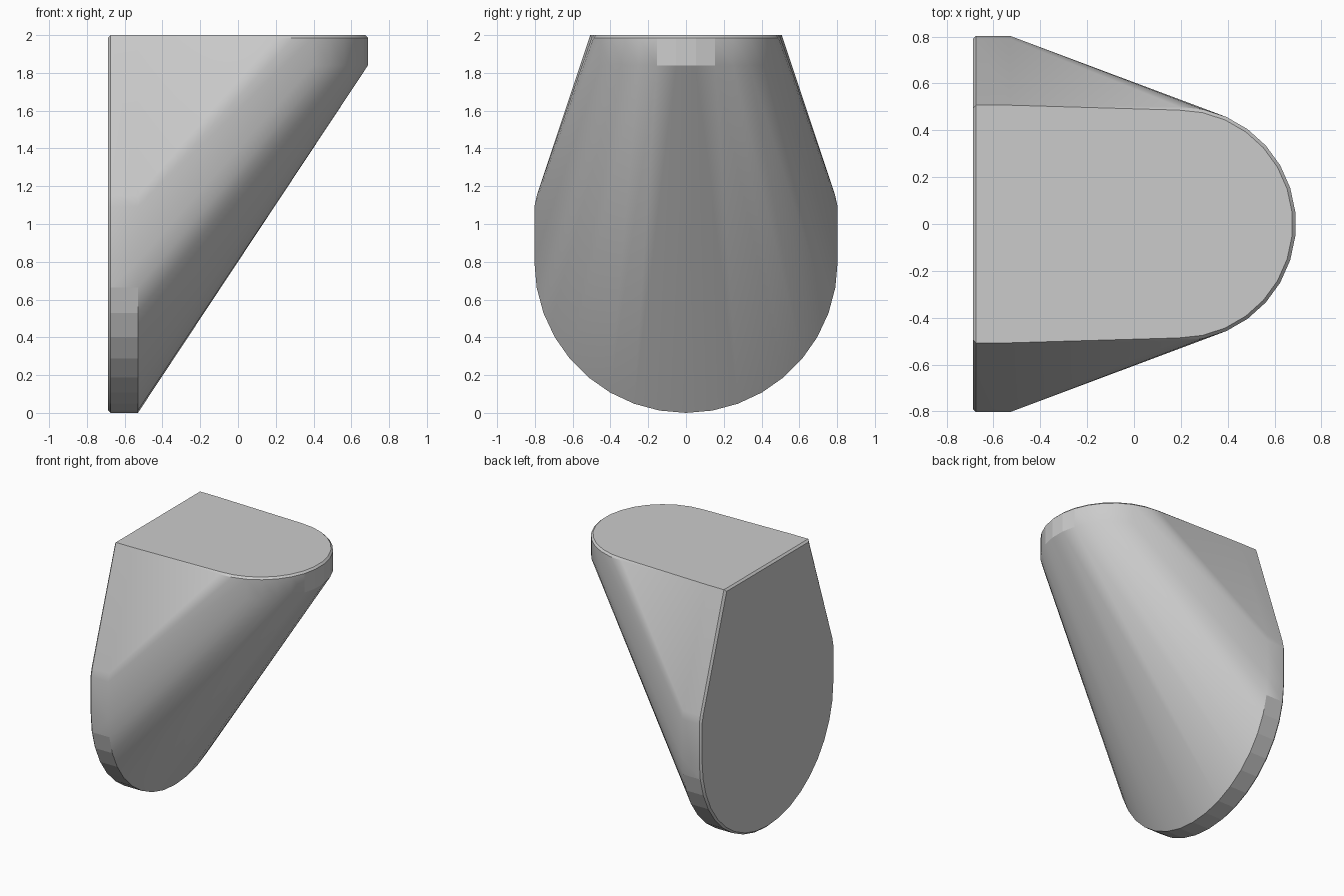
import bpy
import bmesh
from math import sin, cos, radians

cube = bpy.data.objects.get("Cube")
if cube:
    bpy.data.objects.remove(cube, do_unlink=True)

BACK, FRONT, TOP = -0.688, -0.53, 2.0
BEVEL = 0.014


def back_outline(x, inset=0.0):
    """Teardrop outline of the upright plate: round foot, tapered shoulders."""
    r = 0.803 - inset
    pts = [(x, r * sin(radians(a)), 0.803 - r * cos(radians(a)))
           for a in range(-90, 91, 10)]
    for side in (-1, 1):
        pts += [(x, side * r, 1.09),
                (x, side * (0.79 - inset), 1.15),
                (x, side * (0.507 - inset), TOP - inset)]
    return pts


def rim_arc(z, r):
    """Half-round nose of the top plate."""
    return [(0.191 + r * cos(radians(a)), r * sin(radians(a)), z)
            for a in range(-90, 91, 12)]


# Body: the skin stretched over the upright plate and the rounded top plate
points = (back_outline(BACK, BEVEL) + back_outline(BACK + BEVEL)
          + back_outline(FRONT)
          + rim_arc(1.84, 0.5) + rim_arc(TOP - BEVEL, 0.5)
          + rim_arc(TOP, 0.5 - BEVEL))
bm = bmesh.new()
for p in points:
    bm.verts.new(p)
bmesh.ops.convex_hull(bm, input=bm.verts[:])
bmesh.ops.delete(bm, geom=[v for v in bm.verts if not v.link_faces], context='VERTS')
bmesh.ops.dissolve_limit(bm, angle_limit=radians(0.5),
                         verts=bm.verts[:], edges=bm.edges[:])
bmesh.ops.recalc_face_normals(bm, faces=bm.faces[:])
mesh = bpy.data.meshes.new("wedge_body")
bm.to_mesh(mesh)
bm.free()
body = bpy.data.objects.new("wedge_body", mesh)
bpy.context.collection.objects.link(body)

# Plain grey finish
grey = bpy.data.materials.new("plain_grey")
grey.use_nodes = True
colour = (0.6, 0.6, 0.6, 1.0)
grey.diffuse_color = colour
grey.node_tree.nodes["Principled BSDF"].inputs["Base Color"].default_value = colour
mesh.materials.append(grey)

# Smooth skin, with faceted foot edge and nose tip
bpy.ops.object.select_all(action='DESELECT')
body.select_set(True)
bpy.context.view_layer.objects.active = body
bpy.ops.object.shade_smooth_by_angle(angle=radians(30))
for face in mesh.polygons:
    n, c = face.normal, face.center
    foot = abs(n.x) < 0.05 and c.x < FRONT and c.z < 0.68
    tip = abs(n.z) < 0.05 and c.x > 0.65
    if foot or tip or abs(n.x) > 0.99 or n.z > 0.99:
        face.use_smooth = False
